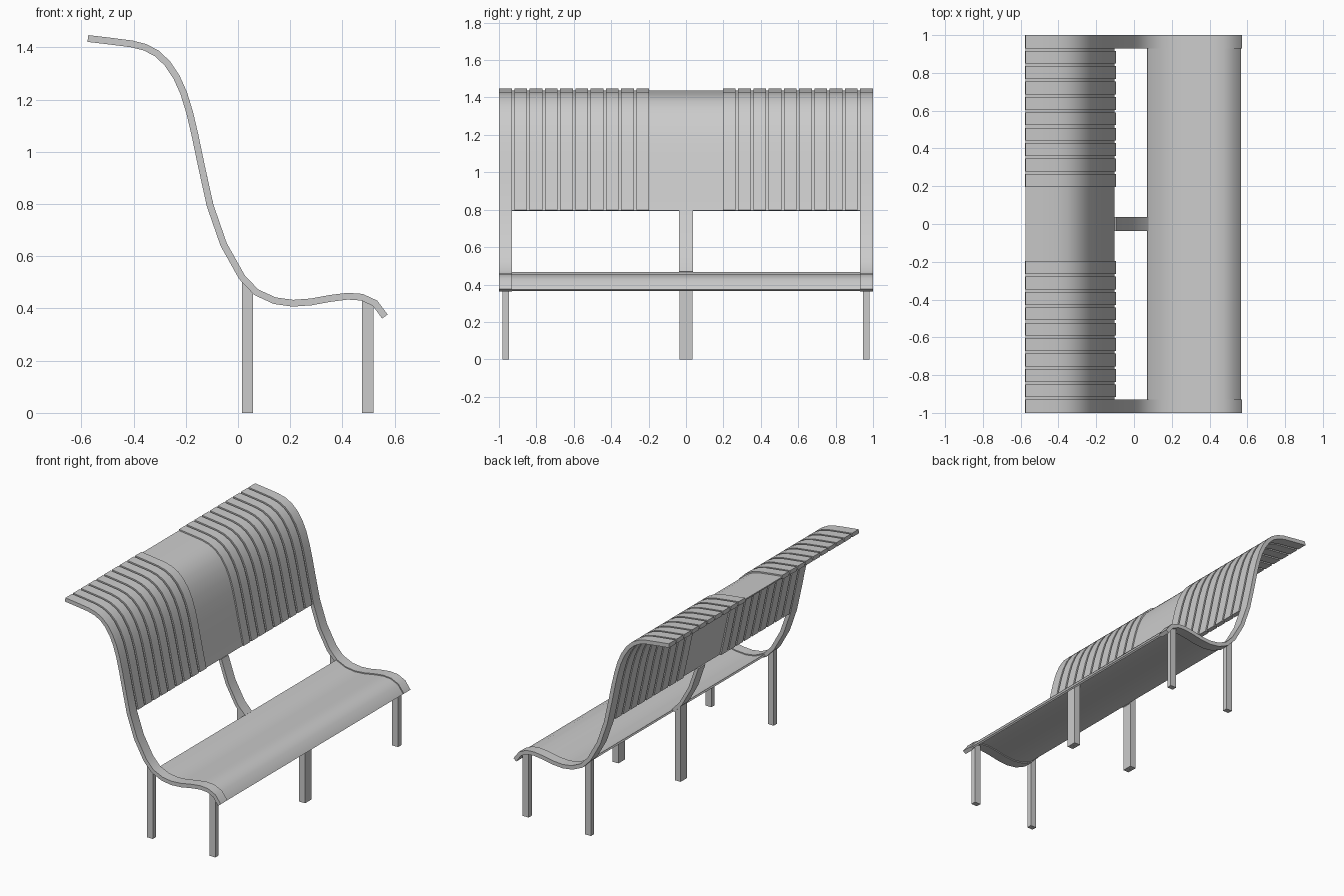
import bpy
import math
from mathutils import Vector

cube = bpy.data.objects.get("Cube")
if cube:
    bpy.data.objects.remove(cube, do_unlink=True)

metal = bpy.data.materials.new("light grey metal")
metal.use_nodes = True
GREY = (0.6, 0.6, 0.6, 1.0)
metal.diffuse_color = GREY
metal.node_tree.nodes["Principled BSDF"].inputs["Base Color"].default_value = GREY

# Side curve of the bench, from the top of the back to the front lip
BACK = [(-.575, 1.434), (-.49, 1.424), (-.405, 1.413), (-.355, 1.4), (-.31, 1.376),
        (-.27, 1.338), (-.235, 1.285), (-.208, 1.225), (-.185, 1.15), (-.165, 1.065),
        (-.14, .945), (-.107, .795)]
BEND = [(-.107, .795), (-.055, .645), (.015, .52), (.07, .462)]
SEAT = [(.07, .462), (.14, .43), (.21, .42), (.28, .425), (.35, .438),
        (.42, .447), (.475, .443), (.525, .42), (.5625, .369)]
FULL = BACK + BEND[1:] + SEAT[1:]


def add_prism(name, outline, y0, y1, smooth=True):
    """Extrude a closed x-z outline between two y positions."""
    n = len(outline)
    verts = [(x, y, z) for y in (y0, y1) for x, z in outline]
    faces = [tuple(range(n)), tuple(reversed(range(n, 2 * n)))]
    faces += [(i, i + n, (i + 1) % n + n, (i + 1) % n) for i in range(n)]
    mesh = bpy.data.meshes.new(name)
    mesh.from_pydata(verts, [], faces)
    mesh.materials.append(metal)
    obj = bpy.data.objects.new(name, mesh)
    bpy.context.collection.objects.link(obj)
    if smooth:
        bpy.ops.object.select_all(action='DESELECT')
        obj.select_set(True)
        bpy.context.view_layer.objects.active = obj
        bpy.ops.object.shade_smooth_by_angle(angle=math.radians(30))
    return obj


def add_strip(name, path, y0, y1, thick):
    """Bent flat bar following a path, thickened evenly on both sides."""
    pts = [Vector(p) for p in path]
    over, under = [], []
    for i, p in enumerate(pts):
        t = (pts[min(i + 1, len(pts) - 1)] - pts[max(i - 1, 0)]).normalized()
        side = Vector((-t.y, t.x)) * thick / 2
        over.append(p + side)
        under.append(p - side)
    return add_prism(name, under + over[::-1], y0, y1)


def curve_height(x):
    """Height of the side curve at x."""
    for (xa, za), (xb, zb) in zip(FULL, FULL[1:]):
        if xa <= x <= xb:
            return za + (zb - za) * (x - xa) / (xb - xa)


# End frames
add_strip("right_end_frame", FULL, -1.0, -.93, .026)
add_strip("left_end_frame", FULL, .93, 1.0, .026)

# Thin sheets of the seat and back, and the middle support
add_strip("seat_sheet", SEAT, -.93, .93, .012)
add_strip("back_sheet", BACK, -.93, .93, .008)
add_strip("middle_support", BEND, -.037, .037, .022)

# Raised back slats on both sides of the plain middle panel
PITCH = .0815
for side, label in ((-1, "right"), (1, "left")):
    for i in range(9):
        near = .197 + i * PITCH
        y0, y1 = sorted((side * near, side * (near + .068)))
        add_strip(f"{label}_back_slat_{i + 1}", BACK, y0, y1, .026)

# Legs: one at each corner, a close pair in the middle
for row, x0, x1 in (("rear", .015, .058), ("front", .475, .519)):
    for label, y in (("right", -.963), ("left", .963),
                     ("middle_right", -.0175), ("middle_left", .0175)):
        top0, top1 = curve_height(x0), curve_height(x1)
        outline = [(x0, 0), (x1, 0), (x1, top1 - .004), (x0, top0 - .004)]
        add_prism(f"{row}_{label}_leg", outline, y - .017, y + .017, smooth=False)
